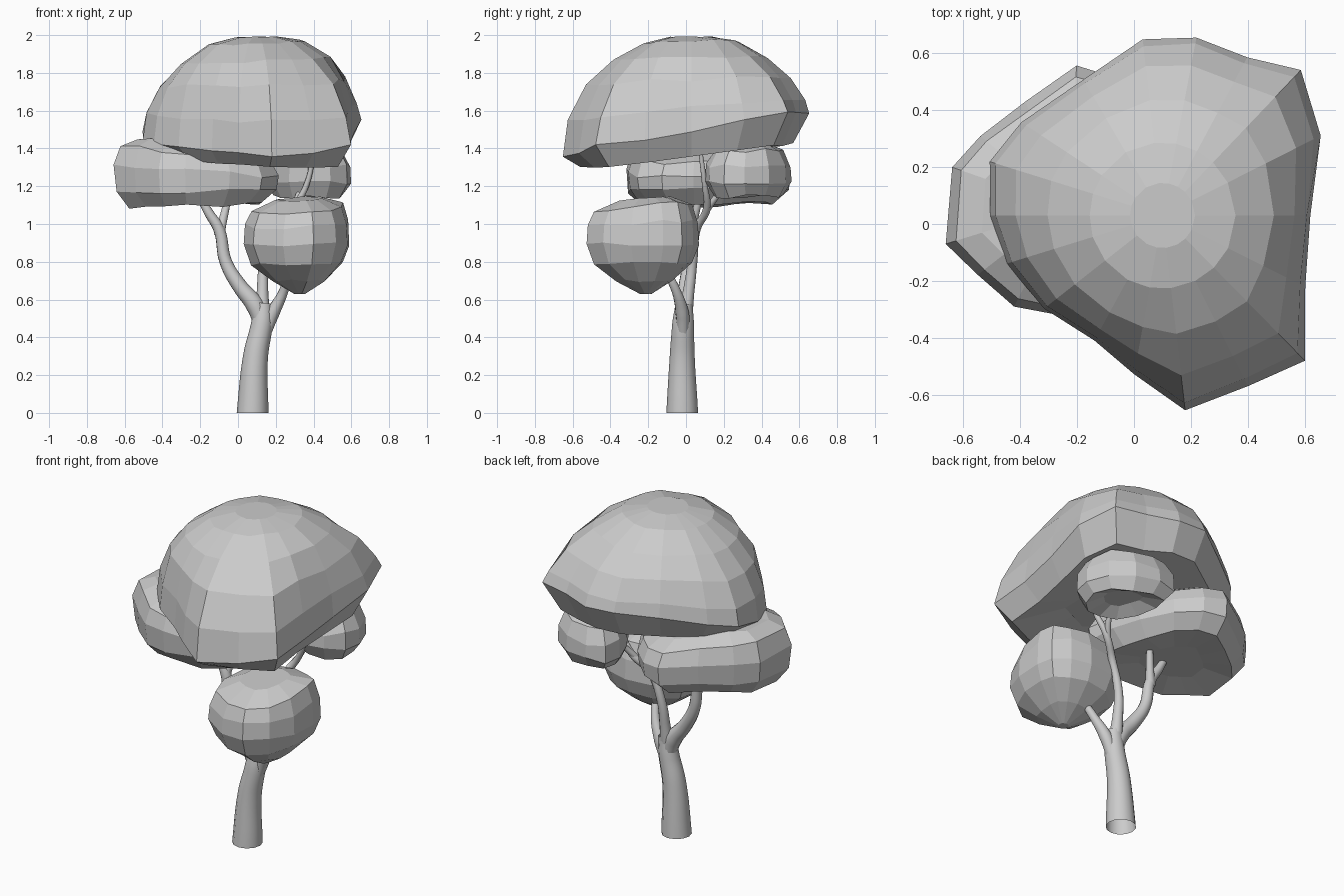
import bpy, bmesh, random
from mathutils import Vector

if "Cube" in bpy.data.objects:
    bpy.data.objects.remove(bpy.data.objects["Cube"])

random.seed(4)


def blob(name, centre, outline, rings, round_r=0, jitter=0.013):
    """Faceted foliage: a plan outline scaled into rings (scale, z, x tilt, y tilt).
    With round_r, rings above the rim blend towards a circle of that radius."""
    bm = bmesh.new()
    c = Vector(centre)
    rim = max(range(len(rings)), key=lambda i: rings[i][0])
    loops = []
    for i, (s, z, tx, ty) in enumerate(rings):
        t = min(1, 2.5 * (1 - s)) if round_r and i > rim else 0
        loop = []
        for p in outline:
            d = Vector(p) - c
            d = d.lerp(d.normalized() * round_r, t) * s
            j = [random.uniform(-jitter, jitter) * s for _ in range(2)]
            k = 1 - abs(j[0])
            loop.append(bm.verts.new((c.x + d.x * k, c.y + d.y * k,
                                      z + tx * d.x + ty * d.y + j[1])))
        loops.append(loop)
    n = len(outline)
    for a, b in zip(loops, loops[1:]):
        for i in range(n):
            k = (i + 1) % n
            bm.faces.new((a[i], a[k], b[k], b[i]))
    bm.faces.new(loops[0][::-1])
    bm.faces.new(loops[-1])
    bmesh.ops.recalc_face_normals(bm, faces=bm.faces)
    me = bpy.data.meshes.new(name)
    bm.to_mesh(me)
    bm.free()
    ob = bpy.data.objects.new(name, me)
    bpy.context.collection.objects.link(ob)


def branch(name, points):
    """Smooth tapered tube through (x, y, z, radius) points."""
    cu = bpy.data.curves.new(name, 'CURVE')
    cu.dimensions = '3D'
    cu.bevel_depth = 1.0
    cu.bevel_resolution = 4
    cu.resolution_u = 6
    sp = cu.splines.new('BEZIER')
    sp.bezier_points.add(len(points) - 1)
    for bp, (x, y, z, r) in zip(sp.bezier_points, points):
        bp.co = (x, y, z)
        bp.radius = r
        bp.handle_left_type = bp.handle_right_type = 'AUTO'
    ob = bpy.data.objects.new(name, cu)
    bpy.context.collection.objects.link(ob)
    bpy.ops.object.select_all(action='DESELECT')
    ob.select_set(True)
    bpy.context.view_layer.objects.active = ob
    bpy.ops.object.convert(target='MESH')
    bpy.ops.object.shade_smooth()
    # keep the foot flat on the ground
    for v in bpy.context.object.data.vertices:
        if v.co.z < 0.03:
            v.co.z = 0


# Trunk and limbs
branch("trunk", [(.077, -.02, 0, .084), (.093, -.02, .3, .066),
                 (.128, -.015, .48, .057), (.135, -.01, .58, .045)])
branch("left_limb", [(.13, -.012, .47, .045), (.09, -.01, .57, .049), (.01, 0, .67, .04),
                     (-.065, .015, .8, .033), (-.1, .02, .97, .03),
                     (-.155, .02, 1.06, .025), (-.21, .02, 1.16, .018)])
branch("left_limb_fork", [(-.1, .02, .94, .028), (-.08, .04, 1.02, .023),
                          (-.045, .08, 1.17, .017)])
branch("middle_limb", [(.13, -.01, .5, .042), (.13, .015, .65, .03), (.14, .035, .8, .025),
                       (.2, .055, .97, .022), (.29, .11, 1.08, .02),
                       (.36, .1, 1.2, .015), (.41, .07, 1.43, .01)])
branch("middle_limb_fork", [(.27, .1, 1.06, .018), (.31, .15, 1.13, .016),
                            (.34, .22, 1.22, .012)])
branch("right_limb", [(.14, -.015, .42, .034), (.185, -.02, .53, .036),
                      (.24, -.05, .64, .025), (.28, -.13, .8, .018)])

# Main crown
blob("main_crown", (.1, .03),
     [(-.51, .22), (-.4, .36), (-.18, .51), (.03, .65), (.22, .66), (.40, .59), (.585, .54),
      (.655, .31), (.62, .03), (.60, -.22), (.6, -.48), (.4, -.57), (.18, -.66), (0, -.53),
      (-.14, -.41), (-.32, -.3), (-.45, -.14), (-.51, .03)],
     [(.45, 1.385, 0, .06), (.86, 1.37, -.02, .12), (1, 1.48, .03, .17),
      (.97, 1.6, .03, .09), (.87, 1.75, .03, .03), (.7, 1.87, .04, .02),
      (.45, 1.96, .04, .02), (.2, 1.99, .03, 0)], round_r=.57)

# Left foliage
blob("left_foliage", (-.24, .06),
     [(-.64, .2), (-.66, -.07), (-.55, -.18), (-.42, -.29), (-.28, -.32), (-.04, -.31),
      (.13, -.26), (.22, -.13), (.2, .04), (.15, .22), (.05, .4), (-.07, .52), (-.2, .56),
      (-.38, .43), (-.54, .31)],
     [(.4, 1.12, 0, 0), (.8, 1.1, .02, .02), (.97, 1.18, 0, .02),
      (1, 1.28, -.07, 0), (.92, 1.37, -.12, 0), (.7, 1.42, -.12, 0), (.3, 1.43, -.1, 0)])

# Back right foliage
blob("right_foliage", (.37, .34),
     [(.14, .43), (.19, .29), (.27, .16), (.37, .1), (.49, .12), (.58, .2), (.6, .31),
      (.55, .44), (.43, .53), (.28, .56), (.16, .54)],
     [(.4, 1.18, 0, 0), (.8, 1.145, 0, .03), (1, 1.22, 0, 0), (.98, 1.31, 0, 0),
      (.8, 1.39, 0, .04), (.4, 1.43, 0, 0)])

# Lower front foliage
blob("lower_foliage", (.33, -.21),
     [(.06, -.06), (.03, -.24), (.08, -.4), (.24, -.5), (.4, -.53), (.52, -.44),
      (.58, -.29), (.59, -.12), (.57, -.02), (.48, .04), (.36, .07), (.2, .05)],
     [(.1, .63, 0, 0), (.5, .7, 0, 0), (.87, .79, 0, .02), (1, .89, 0, 0),
      (.98, 1.0, .02, .05), (.87, 1.085, .05, .1), (.45, 1.13, .04, .09)])
